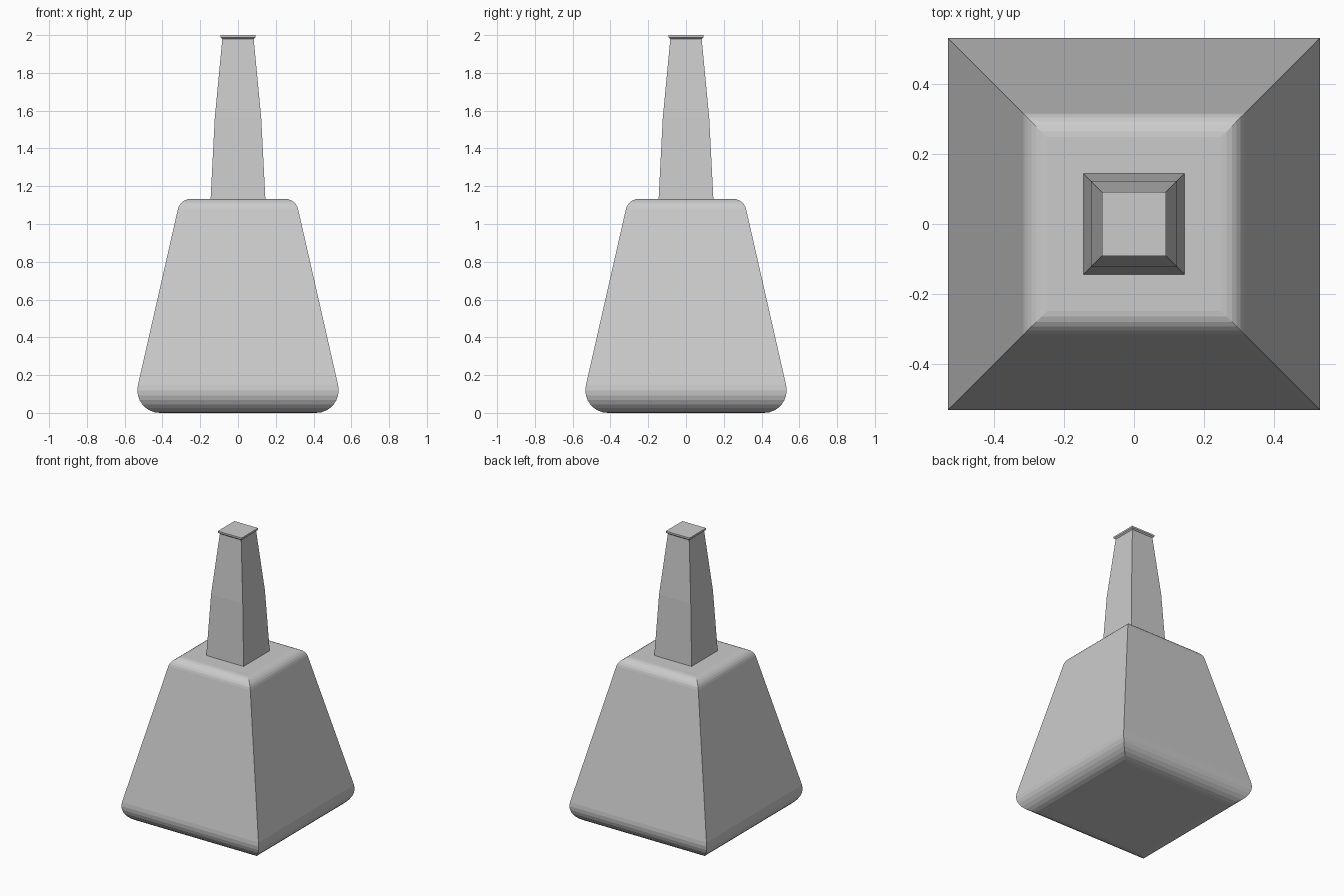
import bpy, bmesh
from math import cos, sin, radians

if "Cube" in bpy.data.objects:
    bpy.data.objects.remove(bpy.data.objects["Cube"])


def arc(cx, cz, r, a0, a1, n):
    """Points of a rounded profile corner as (half_width, z)."""
    angles = [radians(a0 + (a1 - a0) * i / n) for i in range(n + 1)]
    return [(cx + r * cos(a), cz + r * sin(a)) for a in angles]


def square_loft(name, profile):
    """Stack square rings along z and cap both ends."""
    bm = bmesh.new()
    rings = [[bm.verts.new((sx * w, sy * w, z))
              for sx, sy in ((-1, -1), (1, -1), (1, 1), (-1, 1))]
             for w, z in profile]
    for low, high in zip(rings, rings[1:]):
        for i in range(4):
            j = (i + 1) % 4
            bm.faces.new((low[i], low[j], high[j], high[i]))
    bm.faces.new(rings[0][::-1])
    bm.faces.new(rings[-1])
    bmesh.ops.recalc_face_normals(bm, faces=bm.faces)
    mesh = bpy.data.meshes.new(name)
    bm.to_mesh(mesh)
    bm.free()
    obj = bpy.data.objects.new(name, mesh)
    bpy.context.collection.objects.link(obj)
    return obj


# Tapered square body with rounded base and shoulder
square_loft("bottle_body",
            arc(0.413, 0.12, 0.12, -90, 12.7, 8)
            + arc(0.25, 1.063, 0.07, 12.7, 90, 6))

# Slim neck with a slight bend in its taper and a thin lip
square_loft("bottle_neck", [(0.145, 1.13), (0.123, 1.56), (0.083, 1.98),
                            (0.092, 1.988), (0.092, 2.0)])
